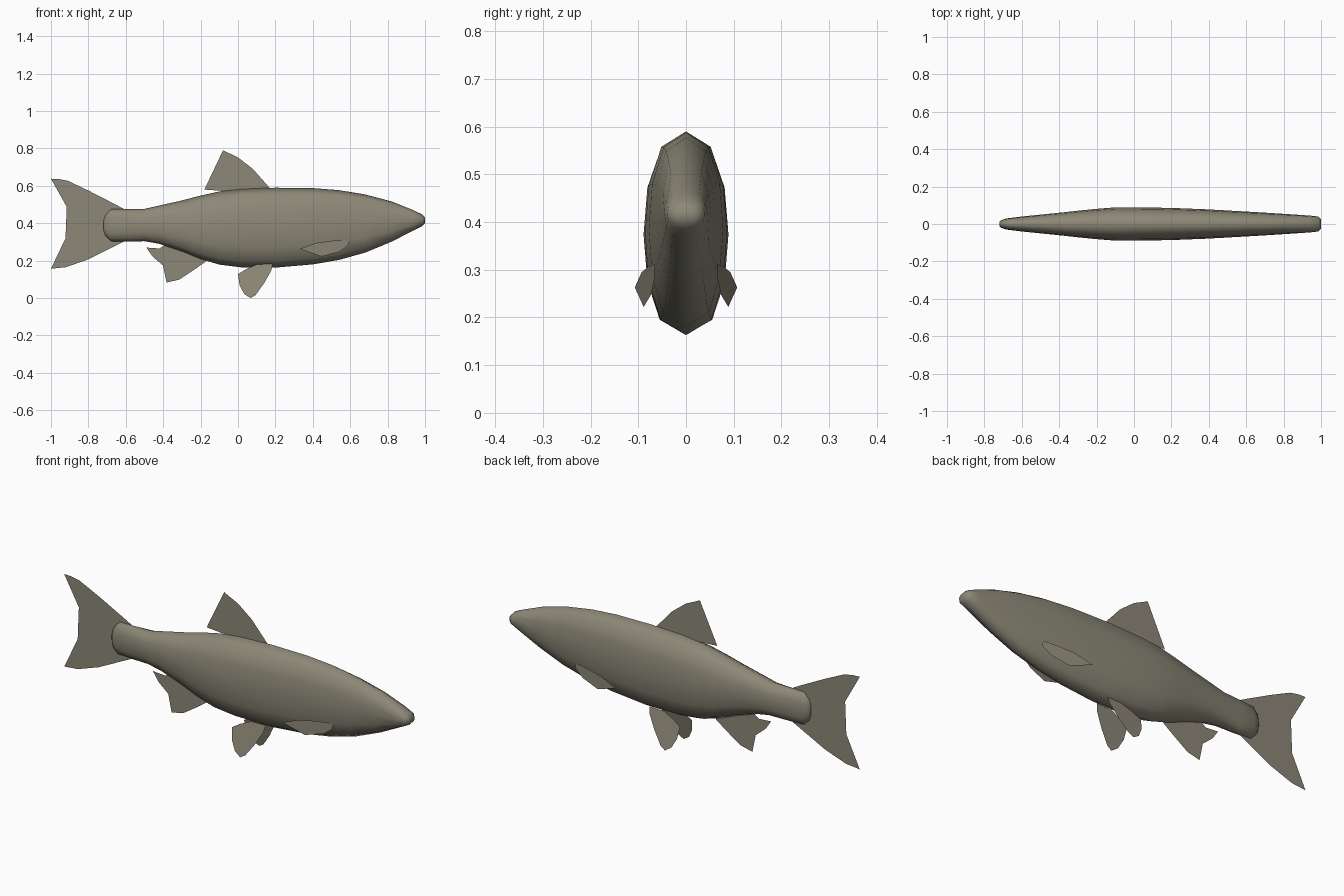
import bpy, bmesh

olive = bpy.data.materials.new("olive grey")
olive.diffuse_color = (0.265, 0.245, 0.185, 1)


def make_object(name, bm, smooth=False):
    mesh = bpy.data.meshes.new(name)
    bm.to_mesh(mesh)
    bm.free()
    mesh.materials.append(olive)
    for p in mesh.polygons:
        p.use_smooth = smooth
    obj = bpy.data.objects.new(name, mesh)
    bpy.context.collection.objects.link(obj)
    return obj


def make_fin(name, outline, side=lambda x, z: 0.0):
    """Single-sheet fin from an (x, z) outline; side() gives y."""
    bm = bmesh.new()
    face = bm.faces.new([bm.verts.new((x, side(x, z), z)) for x, z in outline])
    bmesh.ops.triangulate(bm, faces=[face])
    return make_object(name, bm)


# Body: stations of x, top z, bottom z, half width
stations = [
    (1.00, 0.430, 0.400, 0.024), (0.985, 0.447, 0.385, 0.040),
    (0.94, 0.469, 0.362, 0.045), (0.82, 0.517, 0.301, 0.053),
    (0.68, 0.554, 0.243, 0.062), (0.54, 0.577, 0.204, 0.070),
    (0.40, 0.588, 0.180, 0.078), (0.20, 0.590, 0.163, 0.086),
    (0.02, 0.583, 0.164, 0.089), (-0.10, 0.570, 0.179, 0.089),
    (-0.20, 0.548, 0.209, 0.081), (-0.30, 0.522, 0.250, 0.071),
    (-0.42, 0.495, 0.290, 0.058), (-0.50, 0.477, 0.304, 0.050),
    (-0.60, 0.476, 0.302, 0.040), (-0.68, 0.475, 0.304, 0.030),
    (-0.71, 0.442, 0.335, 0.021), (-0.72, 0.410, 0.365, 0.010)]
half = [(0, 1), (0.6, 0.85), (0.91, 0.47), (1, 0), (0.91, -0.47), (0.62, -0.85), (0, -1)]
section = half + [(-y, z) for y, z in half[-2:0:-1]]

bm = bmesh.new()
rings = []
for x, top, bot, w in stations:
    mid, h = (top + bot) / 2, (top - bot) / 2
    rings.append([bm.verts.new((x, y * w, mid + z * h)) for y, z in section])
n = len(section)
for a, b in zip(rings, rings[1:]):
    for i in range(n):
        j = (i + 1) % n
        bm.faces.new((a[i], a[j], b[j], b[i]))
bm.faces.new(rings[0])
bm.faces.new(rings[-1])
bmesh.ops.recalc_face_normals(bm, faces=bm.faces[:])
make_object("body", bm, smooth=True)

# Centre-line fins
make_fin("dorsal_fin", [
    (-0.18, 0.58), (-0.12, 0.646), (-0.085, 0.715), (-0.08, 0.79), (0.0, 0.752),
    (0.08, 0.69), (0.17, 0.588), (0.15, 0.55), (-0.06, 0.55), (-0.07, 0.572)])
make_fin("tail_fin", [
    (-0.58, 0.46), (-0.66, 0.503), (-0.80, 0.575), (-0.91, 0.627), (-0.96, 0.637),
    (-1.0, 0.638), (-0.92, 0.495), (-0.85, 0.38), (-0.925, 0.255), (-1.0, 0.157),
    (-0.92, 0.165), (-0.80, 0.207), (-0.61, 0.302), (-0.58, 0.33)])
make_fin("anal_fin", [
    (-0.49, 0.27), (-0.457, 0.222), (-0.393, 0.168), (-0.374, 0.125), (-0.382, 0.083),
    (-0.313, 0.099), (-0.233, 0.152), (-0.17, 0.197), (-0.20, 0.24), (-0.38, 0.29),
    (-0.42, 0.265)])

# Paired fins
pelvic = [(0.185, 0.182), (0.10, 0.180), (0.04, 0.153), (0.0, 0.128), (0.008, 0.07),
          (0.033, 0.022), (0.067, 0.0), (0.094, 0.016), (0.14, 0.08), (0.178, 0.147)]
pectoral = [(0.33, 0.263), (0.42, 0.295), (0.51, 0.307), (0.595, 0.312),
            (0.587, 0.28), (0.543, 0.248), (0.447, 0.222)]
for label, s in (("left", 1), ("right", -1)):
    make_fin("pelvic_fin_" + label, pelvic,
             lambda x, z: s * (0.078 - z * 0.228))
    make_fin("pectoral_fin_" + label, pectoral,
             lambda x, z: s * (0.065 + (0.595 - x) * 0.16))
